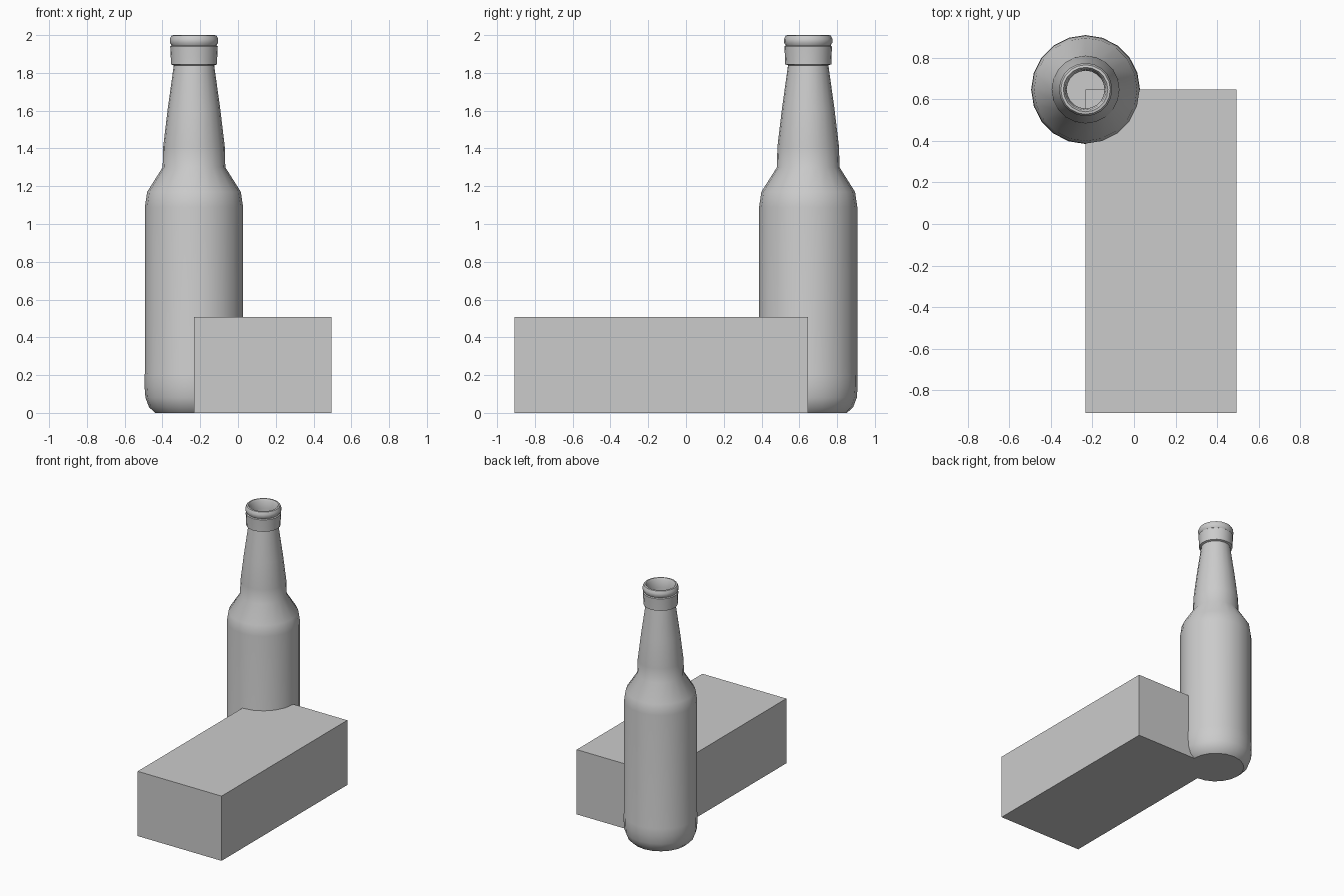
import bpy, bmesh, math

if "Cube" in bpy.data.objects:
    bpy.data.objects.remove(bpy.data.objects["Cube"])

CX, CY = -0.233, 0.647   # bottle axis, which is also the box corner
SIDES = 20


def finish(bm, name):
    bmesh.ops.recalc_face_normals(bm, faces=bm.faces)
    mesh = bpy.data.meshes.new(name)
    bm.to_mesh(mesh)
    bm.free()
    obj = bpy.data.objects.new(name, mesh)
    bpy.context.collection.objects.link(obj)
    return obj


def lathe(name, profile, x, y):
    bm = bmesh.new()
    rings = []
    for r, z in profile:
        rings.append([bm.verts.new((r * math.cos(2 * math.pi * i / SIDES),
                                    r * math.sin(2 * math.pi * i / SIDES), z))
                      for i in range(SIDES)])
    for a, b in zip(rings, rings[1:]):
        for i in range(SIDES):
            j = (i + 1) % SIDES
            bm.faces.new((a[i], a[j], b[j], b[i]))
    # Flat base
    bm.faces.new(rings[0][::-1])
    obj = finish(bm, name)
    obj.location = (x, y, 0)
    bpy.context.view_layer.objects.active = obj
    obj.select_set(True)
    bpy.ops.object.shade_smooth_by_angle(angle=math.radians(35))
    obj.select_set(False)
    return obj


# Hollow bottle: body, shoulder, neck, collar, rounded lip, inner throat
lathe("bottle", [
    (0.205, 0.0), (0.238, 0.03), (0.257, 0.08), (0.262, 0.14), (0.262, 0.20),
    (0.260, 0.21), (0.260, 1.09), (0.248, 1.17), (0.166, 1.30),
    (0.163, 1.41), (0.139, 1.61), (0.107, 1.84),
    (0.122, 1.845), (0.122, 1.86), (0.126, 1.94),
    (0.119, 1.945), (0.128, 1.96), (0.128, 1.98), (0.119, 1.998),
    (0.107, 2.0), (0.098, 1.985), (0.091, 1.93), (0.091, 1.82),
], CX, CY)

# Rectangular block with one corner on the bottle axis
x1, y0, height = 0.494, -0.909, 0.507
bm = bmesh.new()
bmesh.ops.create_cube(bm, size=1)
bmesh.ops.scale(bm, vec=(x1 - CX, CY - y0, height), verts=bm.verts)
block = finish(bm, "block")
block.location = ((CX + x1) / 2, (CY + y0) / 2, height / 2)
